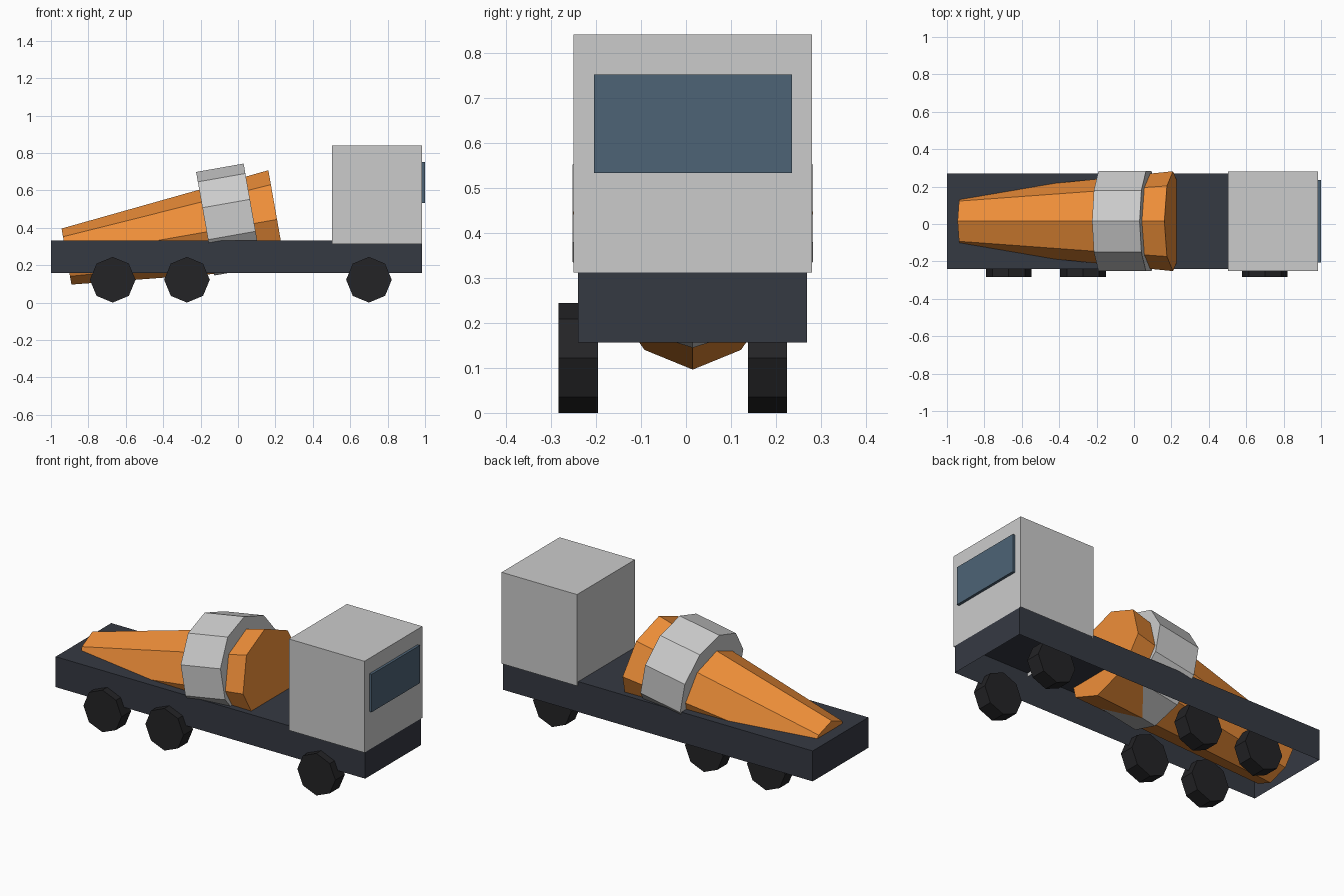
import bpy, bmesh
from math import sin, cos, pi, radians
from mathutils import Vector

if "Cube" in bpy.data.objects:
    bpy.data.objects.remove(bpy.data.objects["Cube"])


def material(name, rgb):
    m = bpy.data.materials.new(name)
    m.diffuse_color = (*rgb, 1)
    m.use_nodes = True
    m.node_tree.nodes["Principled BSDF"].inputs["Base Color"].default_value = m.diffuse_color
    return m


DARK = material("dark_frame", (0.036, 0.041, 0.055))
ORANGE = material("orange", (0.85, 0.27, 0.04))
RUBBER = material("rubber", (0.017, 0.017, 0.019))
GLASS = material("glass", (0.075, 0.125, 0.18))


def finish(name, bm, mat):
    me = bpy.data.meshes.new(name)
    bm.to_mesh(me)
    bm.free()
    ob = bpy.data.objects.new(name, me)
    bpy.context.collection.objects.link(ob)
    if mat:
        me.materials.append(mat)
    return ob


def box(name, lo, hi, mat=None, open_bottom=False):
    bm = bmesh.new()
    bmesh.ops.create_cube(bm, size=1)
    for v in bm.verts:
        v.co = [l + (c + 0.5) * (h - l) for c, l, h in zip(v.co, lo, hi)]
    if open_bottom:
        bm.normal_update()
        down = [f for f in bm.faces if f.normal.z < -0.5]
        bmesh.ops.delete(bm, geom=down, context='FACES')
    return finish(name, bm, mat)


def frustum(name, n, p0, p1, r0, r1, up, mat=None):
    """Closed n-sided frustum from p0 to p1, with a corner pointing along up."""
    bm = bmesh.new()
    side = (p1 - p0).normalized().cross(up)
    rings = [[bm.verts.new(p + r * (up * cos(2 * pi * i / n) + side * sin(2 * pi * i / n)))
              for i in range(n)] for p, r in ((p0, r0), (p1, r1))]
    for i in range(n):
        j = (i + 1) % n
        bm.faces.new((rings[0][i], rings[0][j], rings[1][j], rings[1][i]))
    for ring in rings:
        bm.faces.new(ring)
    bmesh.ops.recalc_face_normals(bm, faces=bm.faces)
    return finish(name, bm, mat)


# Chassis (hollow underneath), cab and windscreen
box("chassis", (-1, -0.24, 0.157), (0.983, 0.269, 0.333), DARK, open_bottom=True)
box("cab", (0.502, -0.25, 0.312), (0.985, 0.28, 0.841), open_bottom=True)
box("windscreen", (0.98, -0.205, 0.533), (1.0, 0.236, 0.752), GLASS)

# Tilted mixing drum with its collar
tilt = radians(10)
axis = Vector((cos(tilt), 0, sin(tilt)))
up = Vector((-sin(tilt), 0, cos(tilt)))
rear = Vector((-0.917, 0.015, 0.246))
frustum("mixer_drum", 8, rear, rear + axis * 1.143, 0.152, 0.267, up, ORANGE)
collar = rear + up * 0.044
frustum("drum_collar", 10, collar + axis * 0.761, collar + axis * 1.019, 0.281, 0.281, up)

# Three axles of octagonal wheels
Z = Vector((0, 0, 1))
for label, x in (("rear", -0.67), ("middle", -0.273), ("front", 0.7)):
    for side, y0, y1 in (("near", -0.283, -0.196), ("far", 0.138, 0.225)):
        frustum(f"{label}_wheel_{side}", 8, Vector((x, y0, 0.122)), Vector((x, y1, 0.122)),
                0.122, 0.122, Z, RUBBER)
